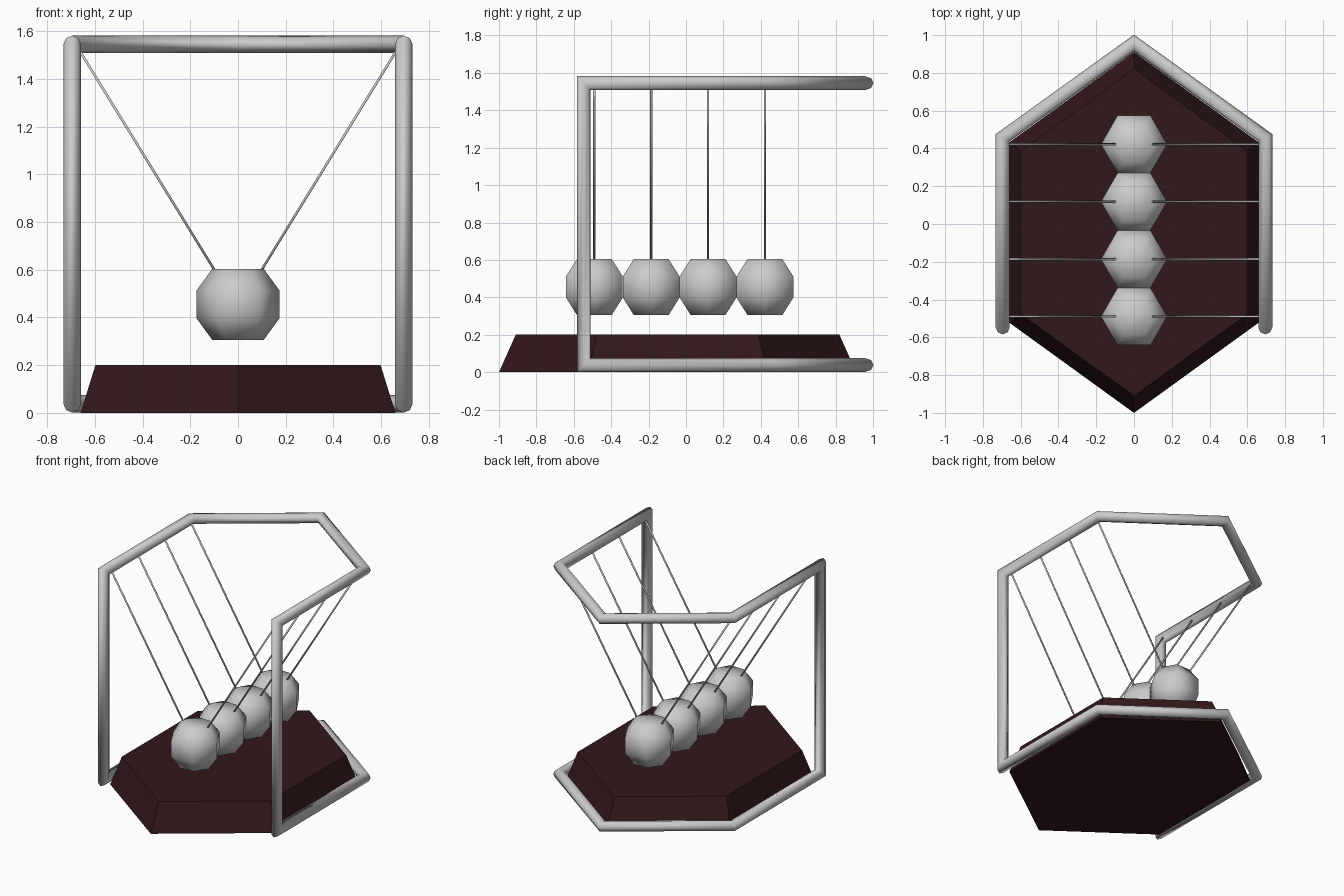
import bpy, bmesh, math
from mathutils import Vector

if "Cube" in bpy.data.objects:
    bpy.data.objects.remove(bpy.data.objects["Cube"])


def make_object(name, bm, smooth=False):
    bmesh.ops.recalc_face_normals(bm, faces=bm.faces[:])
    mesh = bpy.data.meshes.new(name)
    bm.to_mesh(mesh)
    bm.free()
    for p in mesh.polygons:
        p.use_smooth = smooth
    obj = bpy.data.objects.new(name, mesh)
    bpy.context.collection.objects.link(obj)
    return obj


def stack(rings, closed=False):
    """Skin a list of equal-sized point rings, capped unless closed."""
    bm = bmesh.new()
    vs = [[bm.verts.new(p) for p in ring] for ring in rings]
    n = len(vs[0])
    pairs = list(zip(vs, vs[1:])) + ([(vs[-1], vs[0])] if closed else [])
    for a, b in pairs:
        for i in range(n):
            j = (i + 1) % n
            bm.faces.new((a[i], a[j], b[j], b[i]))
    if not closed:
        bm.faces.new(vs[0])
        bm.faces.new(vs[-1])
    return bm


def hexagon(rx, ry, cy, z, turn=0.0):
    angles = [turn + math.tau * i / 6 for i in range(6)]
    return [Vector((rx * math.cos(a), cy + ry * math.sin(a), z)) for a in angles]


# Tapered hexagonal base
K = 0.66 / math.cos(math.pi / 6)
base = make_object("base", stack([
    hexagon(K, 0.955, -0.045, 0.0, math.pi / 6),
    hexagon(K * 0.906, 0.955 * 0.906, -0.045, 0.2, math.pi / 6)]))
wood = bpy.data.materials.new("dark_wood")
wood.diffuse_color = (0.032, 0.009, 0.010, 1)
wood.use_nodes = True
wood.node_tree.nodes["Principled BSDF"].inputs["Base Color"].default_value = wood.diffuse_color
base.data.materials.append(wood)

# Frame: one closed mitred tube, two U shapes joined by the front posts
R, LOW, HIGH = 0.037, 0.038, 1.545
plan = [(-0.695, -0.547), (-0.695, 0.457), (0, 0.957), (0.695, 0.457), (0.695, -0.547)]
path = [Vector((x, y, LOW)) for x, y in plan]
path += [Vector((x, y, HIGH)) for x, y in reversed(plan)]
n = len(path)
dirs = [(path[(i + 1) % n] - path[i]).normalized() for i in range(n)]


def project(p, d, i):
    """Slide p along d onto the mitre plane at path point i."""
    normal = dirs[i - 1] + dirs[i]
    return p + d * ((path[i] - p).dot(normal) / d.dot(normal))


up = Vector((0, 0, 1))
side = dirs[0].cross(up)
ring = [path[0] + R * (math.cos(a) * up + math.sin(a) * side)
        for a in (math.tau * k / 8 for k in range(8))]
rings = [[project(p, dirs[0], 0) for p in ring]]
for i in range(1, n):
    rings.append([project(p, dirs[i - 1], i) for p in rings[-1]])
make_object("frame", stack(rings, closed=True), smooth=True)

# Hanging balls, each with a pair of strings
BALL_R, BALL_Z = 0.184, 0.455
for k in range(4):
    y = -0.49 + 0.304 * k
    rings = []
    for lat in (-54, -18, 18, 54):
        r = BALL_R * math.cos(math.radians(lat))
        rings.append(hexagon(r, r, y, BALL_Z + BALL_R * math.sin(math.radians(lat))))
    make_object(f"ball_{k + 1}", stack(rings), smooth=True)

    for s, label in ((-1, "left"), (1, "right")):
        a, b = Vector((s * 0.09, y, 0.585)), Vector((s * 0.668, y, 1.525))
        d = (b - a).normalized()
        u = Vector((0, 1, 0))
        v = d.cross(u)
        ends = [[p + 0.006 * (math.cos(t) * u + math.sin(t) * v)
                 for t in (math.tau * i / 6 for i in range(6))] for p in (a, b)]
        make_object(f"string_{label}_{k + 1}", stack(ends), smooth=True)
